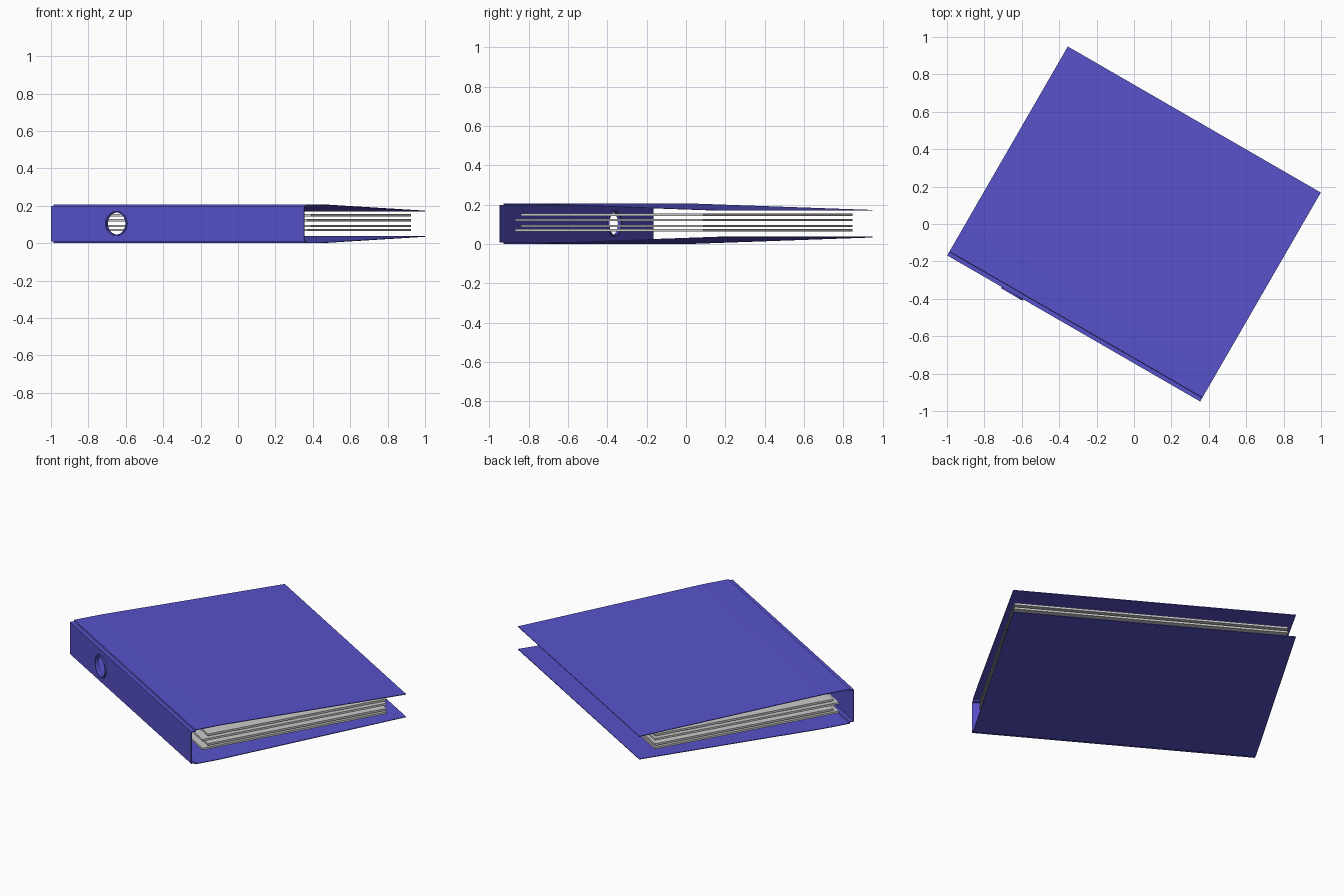
import bpy, bmesh, math
from mathutils import Matrix

if "Cube" in bpy.data.objects:
    bpy.data.objects.remove(bpy.data.objects["Cube"])

ROT = Matrix.Rotation(math.radians(-30), 4, 'Z')
H = 0.208            # overall height
HALF = 0.781         # half length of the spine
HOLE_U, HOLE_Z = -0.378, 0.105

blue = bpy.data.materials.new("blue_cover")
blue.diffuse_color = (0.097, 0.084, 0.59, 1)
blue.use_nodes = True
blue.node_tree.nodes["Principled BSDF"].inputs["Base Color"].default_value = blue.diffuse_color


def finish(name, bm, mat=None):
    bmesh.ops.recalc_face_normals(bm, faces=bm.faces)
    bm.transform(ROT)
    me = bpy.data.meshes.new(name)
    bm.to_mesh(me)
    bm.free()
    ob = bpy.data.objects.new(name, me)
    bpy.context.collection.objects.link(ob)
    if mat:
        me.materials.append(mat)
    return ob


# Folder shell: C-shaped profile (depth, height) extruded along the spine
outer = [(0.645, 0.174), (-0.46, 0.208), (-0.62, 0.208), (-0.622, 0.2), (-0.645, 0.2)]
inner = [(-0.641, 0.196), (-0.618, 0.196), (-0.616, 0.204), (-0.46, 0.204), (0.645, 0.170)]


def flip(pts):
    return [(v, H - z) for v, z in reversed(pts)]


profile = outer + flip(outer) + flip(inner) + inner
bm = bmesh.new()
face = bm.faces.new([bm.verts.new((-HALF, v, z)) for v, z in profile])
ext = bmesh.ops.extrude_face_region(bm, geom=[face], use_keep_orig=True)
bmesh.ops.translate(bm, vec=(2 * HALF, 0, 0),
                    verts=[g for g in ext["geom"] if isinstance(g, bmesh.types.BMVert)])
shell = finish("folder_shell", bm, blue)

# Finger hole through the spine
place = Matrix.Translation((HOLE_U, -0.643, HOLE_Z)) @ Matrix.Rotation(math.pi / 2, 4, 'X')
bm = bmesh.new()
bmesh.ops.create_cone(bm, cap_ends=True, segments=32, radius1=0.063, radius2=0.063,
                      depth=0.06, matrix=place)
cutter = finish("hole_cutter", bm)
cutter.hide_render = True
cutter.hide_viewport = True
mod = shell.modifiers.new("finger_hole", 'BOOLEAN')
mod.operation = 'DIFFERENCE'
mod.solver = 'EXACT'
mod.object = cutter

# Rim of the finger hole: small rectangular section spun round
bm = bmesh.new()
section = [(0.0595, -0.010), (0.067, -0.010), (0.067, 0.010), (0.0595, 0.010)]
verts = [bm.verts.new((r, 0, z)) for r, z in section]
edges = [bm.edges.new((verts[i], verts[(i + 1) % 4])) for i in range(4)]
bmesh.ops.spin(bm, geom=verts + edges, cent=(0, 0, 0), axis=(0, 0, 1),
               angle=2 * math.pi, steps=32)
bmesh.ops.remove_doubles(bm, verts=bm.verts, dist=1e-5)
bm.transform(place)
rim = finish("finger_hole_rim", bm, blue)
for p in rim.data.polygons:
    p.use_smooth = False

# Stacks of paper, alternately shifted towards the spine
for i, (z, v0) in enumerate([(0.071, -0.567), (0.092, -0.533), (0.123, -0.567), (0.149, -0.533)]):
    bm = bmesh.new()
    v1 = 0.54
    mat = (Matrix.Translation((0, (v0 + v1) / 2, z))
           @ Matrix.Diagonal((1.514, v1 - v0, 0.012, 1)))
    bmesh.ops.create_cube(bm, size=1, matrix=mat)
    finish(f"paper_{i + 1}", bm)
